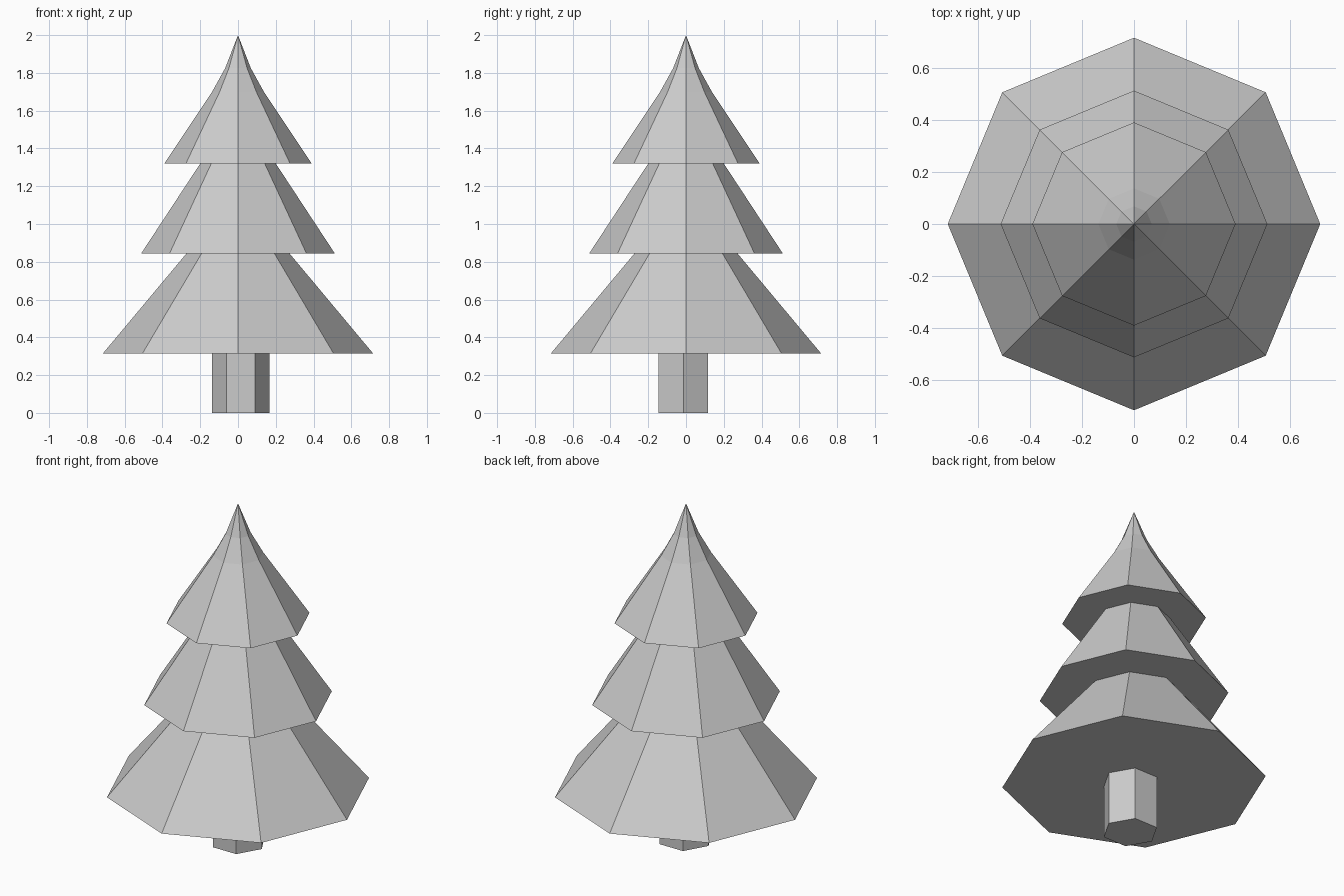
import bpy, bmesh, math

if "Cube" in bpy.data.objects:
    bpy.data.objects.remove(bpy.data.objects["Cube"])


def lathe(name, profile, sides, center=(0, 0)):
    """Sweep (radius, z) points into a closed flat-faced solid; radius 0 makes a tip."""
    bm = bmesh.new()
    rings = []
    for r, z in profile:
        if r == 0:
            rings.append([bm.verts.new((center[0], center[1], z))] * sides)
        else:
            rings.append([bm.verts.new((center[0] + r * math.cos(math.tau * i / sides),
                                        center[1] + r * math.sin(math.tau * i / sides), z))
                          for i in range(sides)])
    for low, high in zip(rings, rings[1:]):
        for i in range(sides):
            j = (i + 1) % sides
            bm.faces.new(dict.fromkeys((low[i], low[j], high[j], high[i])))
    # cap open ends
    for ring in (rings[0], rings[-1]):
        if len(set(ring)) > 1:
            bm.faces.new(ring)
    bmesh.ops.recalc_face_normals(bm, faces=bm.faces)
    mesh = bpy.data.meshes.new(name)
    bm.to_mesh(mesh)
    bm.free()
    obj = bpy.data.objects.new(name, mesh)
    bpy.context.collection.objects.link(obj)
    return obj


# Foliage: three stepped octagonal tiers with a pinched tip
lathe("foliage", [
    (0.715, 0.315), (0.272, 0.845),
    (0.512, 0.845), (0.20, 1.32),
    (0.39, 1.32), (0.137, 1.70), (0.068, 1.825), (0, 2.0),
], 8)

# Trunk: hexagonal post, slightly off centre
lathe("trunk", [(0.152, 0), (0.152, 0.315)], 6, (0.014, -0.014))
